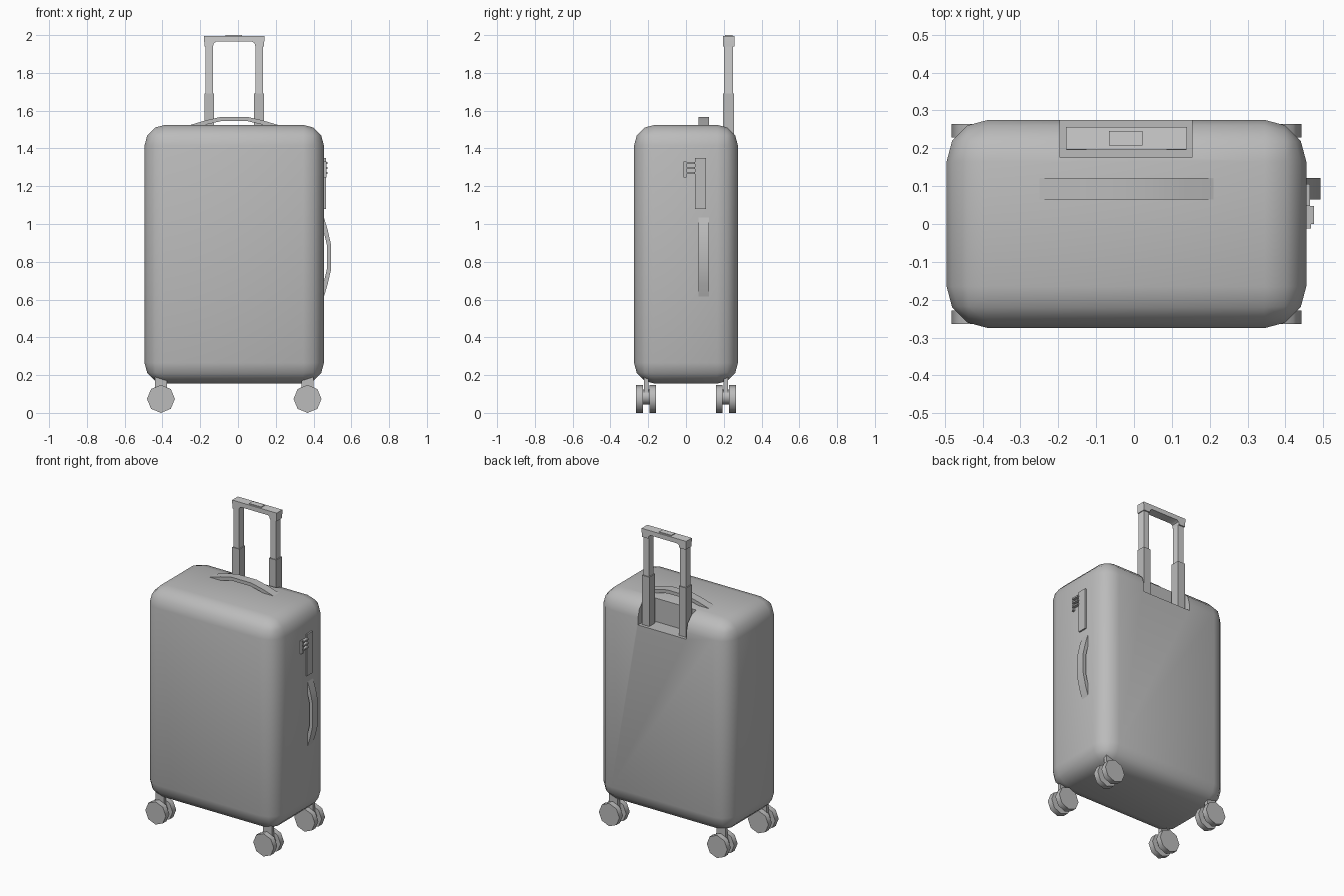
import bpy, bmesh, math
from mathutils import Matrix, Vector

if "Cube" in bpy.data.objects:
    bpy.data.objects.remove(bpy.data.objects["Cube"])


def material(name, v):
    m = bpy.data.materials.new(name)
    m.diffuse_color = (v, v, v, 1)
    m.use_nodes = True
    m.node_tree.nodes["Principled BSDF"].inputs["Base Color"].default_value = m.diffuse_color
    return m


GREY = material("shell grey", 0.5)
LIGHT = material("light grey", 0.62)


def finish(name, bm, mat=GREY, angle=40):
    bmesh.ops.recalc_face_normals(bm, faces=bm.faces[:])
    me = bpy.data.meshes.new(name)
    bm.to_mesh(me)
    bm.free()
    me.materials.append(mat)
    ob = bpy.data.objects.new(name, me)
    bpy.context.scene.collection.objects.link(ob)
    smooth(me, angle)
    return ob


def smooth(me, angle=40):
    for p in me.polygons:
        p.use_smooth = True
    me.set_sharp_from_angle(angle=math.radians(angle))


def box(name, lo, hi, mat=GREY, bevel=0.0, segs=1):
    bm = bmesh.new()
    bmesh.ops.create_cube(bm, size=1)
    for v in bm.verts:
        v.co = Vector([(lo[i] + hi[i]) / 2 + v.co[i] * (hi[i] - lo[i]) for i in range(3)])
    if bevel:
        bmesh.ops.bevel(bm, geom=bm.edges[:], offset=bevel, segments=segs,
                        profile=0.5, affect='EDGES')
    return finish(name, bm, mat)


def prism(name, pts, depth, mat=GREY):
    # pts are 3D corners of one face, extruded along y by depth
    bm = bmesh.new()
    f = bm.faces.new([bm.verts.new(p) for p in pts])
    ext = bmesh.ops.extrude_face_region(bm, geom=[f])['geom']
    for v in ext:
        if isinstance(v, bmesh.types.BMVert):
            v.co.y += depth
    return finish(name, bm, mat)


def drum(name, x, y, z, r, width, bevel=0.0, sides=8):
    # cylinder with its axis along y
    bm = bmesh.new()
    bmesh.ops.create_cone(bm, cap_ends=True, segments=sides, radius1=r, radius2=r, depth=width,
                          matrix=Matrix.Translation((x, y, z)) @ Matrix.Rotation(math.pi / 2, 4, 'X'))
    return finish(name, bm, GREY, 50)


CX = -0.02  # middle of the case

# shell with a recess for the pull handle
shell = box("shell", (-0.495, -0.275, 0.155), (0.455, 0.275, 1.525), GREY, 0.11, 3)
cutter = box("recess_cutter", (-0.195, 0.175, 1.37), (0.153, 0.4, 1.8))
cutter.hide_render = True
mod = shell.modifiers.new("recess", 'BOOLEAN')
mod.operation = 'DIFFERENCE'
mod.solver = 'EXACT'
mod.object = cutter
dg = bpy.context.evaluated_depsgraph_get()
cut = bpy.data.meshes.new_from_object(shell.evaluated_get(dg))
shell.modifiers.clear()
shell.data = cut
smooth(cut)
bpy.data.objects.remove(cutter)

# telescopic pull handle
for s, side in ((-1, "left"), (1, "right")):
    x = CX + s * 0.132
    box(side + "_outer_tube", (x - 0.026, 0.195, 1.365), (x + 0.026, 0.254, 1.69))
    box(side + "_inner_tube", (x - 0.02, 0.2, 1.6), (x + 0.02, 0.248, 1.97), LIGHT)
half = [(0.16, 1.995), (0.16, 1.98), (0.157, 1.94), (0.112, 1.94), (0.108, 1.957), (0.095, 1.965)]
outline = [(CX + x, 0.197, z) for x, z in half]
outline += [(CX - x, 0.197, z) for x, z in reversed(half)]
prism("pull_grip", outline, 0.059, LIGHT)
box("release_button", (-0.066, 0.207, 1.985), (0.022, 0.245, 2.0), LIGHT)

# arched carry handles on the top and the side: (along, height)
arc = [(0.23, 0.0), (0.15, 0.024), (0.07, 0.042)]
arc += [(-a, h) for a, h in reversed(arc)]
under = [(a * 0.97, h - 0.022) for a, h in reversed(arc)]
prism("top_carry_handle", [(CX + a, 0.065, 1.525 + h) for a, h in arc + under], 0.056)
prism("side_carry_handle", [(0.45 + h, 0.065, 0.825 + a * 0.98) for a, h in arc + under], 0.056)

# lock plate with zip pullers on the right side
box("lock_plate", (0.44, 0.047, 1.08), (0.465, 0.105, 1.35))
box("lock_bar", (0.44, -0.012, 1.245), (0.468, 0.002, 1.33))
for i in range(3):
    z = 1.265 + i * 0.026
    box("zip_puller_%d" % (i + 1), (0.44, 0.0, z), (0.475, 0.048, z + 0.01))

# four twin spinner casters
for sx in (-1, 1):
    for sy in (-1, 1):
        tag = ("left" if sx < 0 else "right") + ("_front" if sy < 0 else "_back")
        x, y = CX + sx * 0.388, sy * 0.211
        for k in (-1, 1):
            drum(tag + ("_wheel_outer" if k * sy > 0 else "_wheel_inner"),
                 x, y + k * 0.035, 0.074, 0.074, 0.036)
        drum(tag + "_axle", x, y, 0.085, 0.04, 0.04)
        box(tag + "_stem", (x - 0.031, y - 0.012, 0.09), (x + 0.031, y + 0.012, 0.23))
